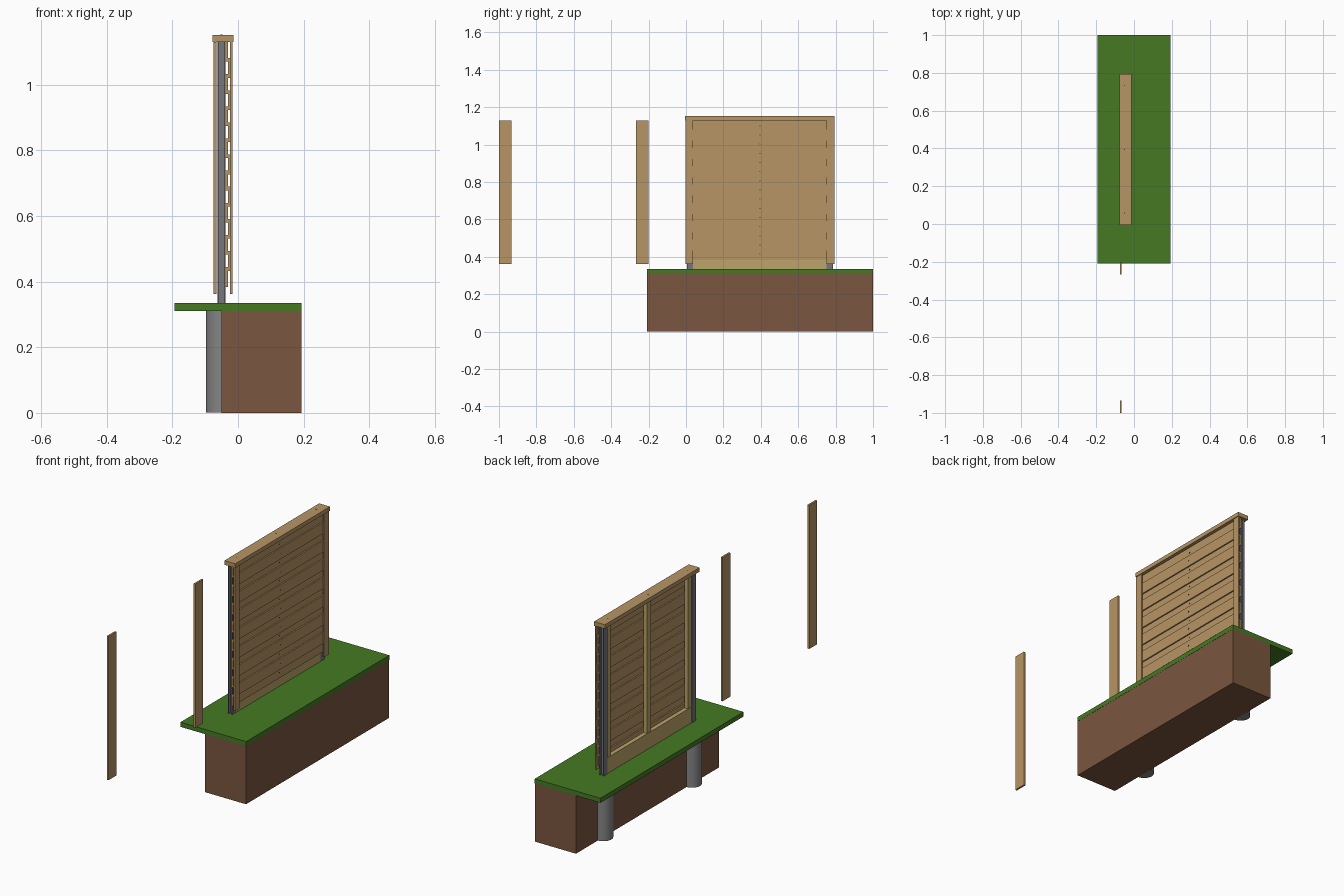
import bpy, bmesh, math

if "Cube" in bpy.data.objects:
    bpy.data.objects.remove(bpy.data.objects["Cube"])


def linear(c):
    c /= 255
    return c / 12.92 if c <= 0.04045 else ((c + 0.055) / 1.055) ** 2.4


def material(name, r, g, b):
    m = bpy.data.materials.new(name)
    m.diffuse_color = (linear(r), linear(g), linear(b), 1)
    m.use_nodes = True
    m.node_tree.nodes["Principled BSDF"].inputs["Base Color"].default_value = m.diffuse_color
    return m


TAN = material("tan wood", 183, 149, 101)
PALE = material("pale frame wood", 188, 164, 106)
GRASS = material("grass green", 70, 122, 35)
SOIL = material("soil brown", 122, 86, 62)
CONCRETE = material("concrete grey", 132, 132, 132)
STEEL = material("post grey", 118, 119, 124)
SCREW = material("screw dark", 70, 58, 45)


def finish(bm, name, mat):
    bmesh.ops.recalc_face_normals(bm, faces=bm.faces[:])
    me = bpy.data.meshes.new(name)
    bm.to_mesh(me)
    bm.free()
    me.materials.append(mat)
    ob = bpy.data.objects.new(name, me)
    bpy.context.collection.objects.link(ob)
    return ob


def box(name, x, y, z, mat):
    bm = bmesh.new()
    bmesh.ops.create_cube(bm, size=1)
    for v in bm.verts:
        for i, (lo, hi) in enumerate((x, y, z)):
            v.co[i] = lo if v.co[i] < 0 else hi
    return finish(bm, name, mat)


def prism(name, outline, z0, z1, mat):
    bm = bmesh.new()
    face = bm.faces.new([bm.verts.new((x, y, z0)) for x, y in outline])
    top = bmesh.ops.extrude_face_region(bm, geom=[face])["geom"]
    for v in top:
        if isinstance(v, bmesh.types.BMVert):
            v.co.z = z1
    return finish(bm, name, mat)


def cylinder(name, centre, radius, depth, sides, mat, axis="Z"):
    bm = bmesh.new()
    bmesh.ops.create_cone(bm, cap_ends=True, segments=sides, radius1=radius,
                          radius2=radius, depth=depth)
    ob = finish(bm, name, mat)
    ob.location = centre
    if axis == "X":
        ob.rotation_euler.y = math.pi / 2
    return ob


MID = 0.395           # middle of the fence along y
TOP = 1.13            # underside of the cap

# Ground
box("soil_block", (-0.05, 0.193), (-0.208, 1.0), (0, 0.31), SOIL)
box("grass_layer", (-0.194, 0.194), (-0.208, 1.0), (0.31, 0.335), GRASS)

for side, label in ((-1, "front"), (1, "back")):
    py = MID + side * 0.374
    # Concrete footing, half buried in the soil
    foot = cylinder(label + "_footing", (-0.05, py, 0.1555), 0.048, 0.309, 48, CONCRETE)
    for o in bpy.context.selected_objects:
        o.select_set(False)
    foot.select_set(True)
    bpy.context.view_layer.objects.active = foot
    bpy.ops.object.shade_smooth_by_angle()
    # H-section steel post, channels open along y
    hx, hy, t, w = 0.0122, 0.0165, 0.004, 0.003
    quarter = [(hx, hy), (hx - t, hy), (hx - t, w)]
    right = quarter + [(-x, y) for x, y in reversed(quarter)]
    outline = right + [(-x, -y) for x, y in right]
    prism(label + "_post", [(-0.0502 + x, py + y) for x, y in outline], 0.312, TOP, STEEL)
    # Cover strip over the slat ends
    inner, outer = MID + side * 0.357, MID + side * 0.398
    box(label + "_cover_strip", (-0.024, -0.017), sorted((inner, outer)), (0.362, TOP), TAN)
    # Upright frame batten beside the post
    box(label + "_side_batten", (-0.058, -0.038),
        sorted((MID + side * 0.357, MID + side * 0.327)), (0.42, TOP), PALE)

# Frame: bottom rail and centre batten
box("bottom_rail", (-0.060, -0.038), (MID - 0.357, MID + 0.357), (0.335, 0.42), PALE)
box("centre_batten", (-0.058, -0.038), (MID - 0.018, MID + 0.018), (0.42, TOP), PALE)

# Two staggered layers of slats with a screw in each
for i in range(15):
    z = 1.10 - i * 0.049
    x0 = -0.031 if i % 2 else -0.038
    box(f"slat_{i + 1}", (x0, x0 + 0.007), (MID - 0.392, MID + 0.392),
        (z - 0.03, min(z + 0.03, TOP)), TAN)
    cylinder(f"slat_screw_{i + 1}", (x0 + 0.007, MID, z), 0.003, 0.002, 8, SCREW, "X")

# Cap board with screws
box("cap_board", (-0.077, -0.013), (MID - 0.4, MID + 0.4), (TOP, 1.152), TAN)
for i in (-1, 0, 1):
    cylinder(f"cap_screw_{i + 2}", (-0.05, MID + i * 0.337, 1.152), 0.003, 0.002, 8, SCREW)

# Loose cover strips standing apart from the fence
for label, y in (("far", -1.0), ("near", -0.267)):
    box(label + "_loose_strip", (-0.075, -0.065), (y, y + 0.066), (0.362, TOP), TAN)
